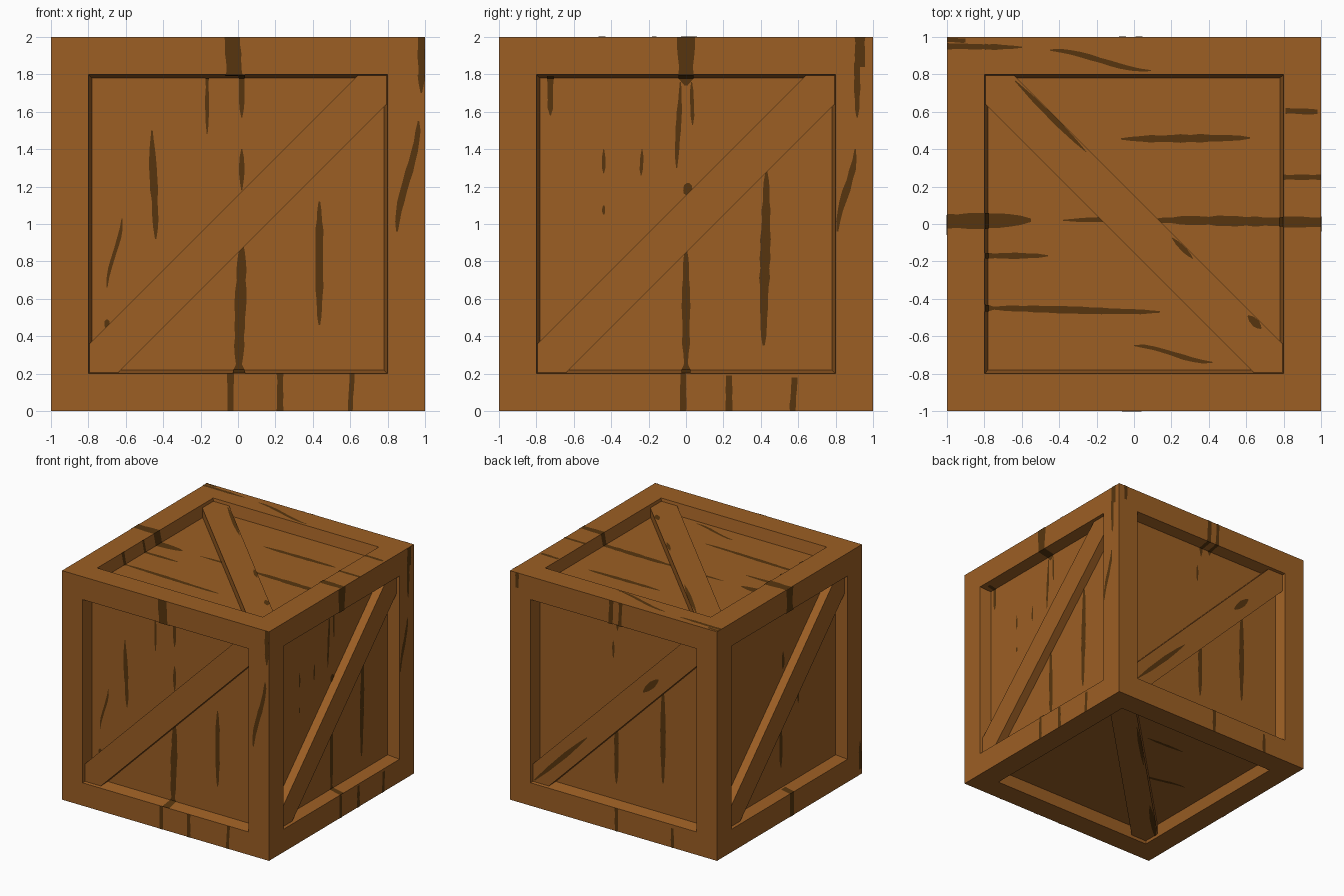
import bpy, bmesh, math, random
from mathutils import Vector

if "Cube" in bpy.data.objects:
    bpy.data.objects.remove(bpy.data.objects["Cube"])

random.seed(4)
OUT, INN, DEEP = 0.8, 0.78, 0.1      # recess mouth, recess floor, recess depth
BRACE_DEPTH, BRACE_C = 0.025, 0.153  # brace surface depth, half width along the axes


def material(name, rgb):
    m = bpy.data.materials.new(name)
    m.diffuse_color = (*rgb, 1)
    m.use_nodes = True
    m.node_tree.nodes["Principled BSDF"].inputs["Base Color"].default_value = m.diffuse_color
    return m


WOOD = material("wood brown", (0.333, 0.114, 0.0176))
GRAIN = material("dark grain", (0.096, 0.036, 0.0045))

# Each side of the crate: (u axis, v axis, outward normal)
X, Y, Z = Vector((1, 0, 0)), Vector((0, 1, 0)), Vector((0, 0, 1))
SIDES = {"front": (X, Z, -Y), "right": (Y, Z, X), "back": (-X, Z, Y),
         "left": (-Y, Z, -X), "top": (-Y, X, Z), "bottom": (Y, X, -Z)}


def place(side, u, v, depth):
    a, b, n = SIDES[side]
    return a * u + b * v + n * (1 - depth) + Z


def finish(bm, name, mat):
    me = bpy.data.meshes.new(name)
    bm.to_mesh(me)
    bm.free()
    me.materials.append(mat)
    ob = bpy.data.objects.new(name, me)
    bpy.context.collection.objects.link(ob)
    return ob


# Crate body: cube with a framed, sloping recess in every face
bm = bmesh.new()
bmesh.ops.create_cube(bm, size=2)
bmesh.ops.translate(bm, verts=bm.verts, vec=Z)
panels = bm.faces[:]
bmesh.ops.inset_individual(bm, faces=panels, thickness=1 - OUT, use_even_offset=True)
bmesh.ops.inset_individual(bm, faces=panels, thickness=OUT - INN, use_even_offset=True)
for f in panels:
    n = f.normal.copy()
    for vert in f.verts:
        vert.co -= n * DEEP
finish(bm, "crate_body", WOOD)


# Diagonal brace across each recess
def brace(side):
    bm = bmesh.new()
    rings = []
    for s, depth in ((0.795, BRACE_DEPTH), (INN, DEEP)):
        c = BRACE_C
        pts = [(-s, -s), (c - s, -s), (s, s - c), (s, s), (s - c, s), (-s, c - s)]
        rings.append([bm.verts.new(place(side, u, v, depth)) for u, v in pts])
    bm.faces.new(rings[0])
    bm.faces.new(rings[1][::-1])
    for i in range(6):
        j = (i + 1) % 6
        bm.faces.new((rings[0][i], rings[1][i], rings[1][j], rings[0][j]))
    bmesh.ops.recalc_face_normals(bm, faces=bm.faces)
    finish(bm, side + "_brace", WOOD)


def surface_depth(u, v):
    m = max(abs(u), abs(v)) + 0.003
    return DEEP * min(1, max(0, (OUT - m) / (OUT - INN))) - 0.003


# Grain streaks: thin ribbons (v start, v end, u start, u end, half width)
def grain(side, streaks):
    bm = bmesh.new()
    for v0, v1, u0, u1, w in streaks:
        lo, hi = min(v0, v1), max(v0, v1)
        n = max(5, int((hi - lo) / 0.05))
        ts = [i / n for i in range(n + 1)]
        ts += [(k - v0) / (v1 - v0) for k in (-0.797, -0.777, 0.777, 0.797) if lo < k < hi]
        prev = None
        for t in sorted(ts):
            v = v0 + (v1 - v0) * t
            u = u0 + (u1 - u0) * t * t * (3 - 2 * t)
            cut = abs(v) > 0.77      # keeps full width where it runs into an edge
            half = w * (1 if cut else 0.2 + 0.8 * math.sin(math.pi * t) ** 0.6)
            half *= random.uniform(0.8, 1.1)
            row = [bm.verts.new(place(side, x, v, surface_depth(u, v)))
                   for x in (u - half, min(u + half, 1))]
            if prev:
                bm.faces.new((prev[0], prev[1], row[1], row[0]))
            prev = row
    orient(bm, side)
    finish(bm, side + "_grain", GRAIN)


def orient(bm, side):
    bm.normal_update()
    for f in bm.faces:
        if f.normal.dot(SIDES[side][2]) < 0:
            f.normal_flip()


# Grain running along a brace: (start, end, sideways offset, half width)
def brace_grain(side, marks):
    bm = bmesh.new()
    for a, b, off, w in marks:
        prof = ((0, 0.2), (0.25, 0.8), (0.6, 1), (0.85, 0.6), (1, 0.1))
        rows = []
        for t, k in prof:
            p = a + (b - a) * t
            rows.append([bm.verts.new(place(side, p - o / 2, p + o / 2, BRACE_DEPTH - 0.003))
                         for o in (off - w * k, off + w * k)])
        for r, s in zip(rows, rows[1:]):
            bm.faces.new((r[0], r[1], s[1], s[0]))
    orient(bm, side)
    finish(bm, side + "_brace_grain", GRAIN)


for side in SIDES:
    brace(side)

grain("front", [
    (1, .79, -.03, -.02, .048), (.8, .57, .02, .02, .018), (.4, .18, .02, .02, .014),
    (-.1, -.8, .02, .005, .032), (-.8, -1, -.04, -.04, .017), (1, .7, .98, .98, .02),
    (.55, -.04, .965, .85, .022), (.78, .48, -.165, -.165, .011),
    (.5, -.08, -.46, -.44, .02), (.03, -.34, -.62, -.7, .012),
    (-.51, -.56, -.7, -.7, .018), (.12, -.54, .435, .435, .024),
    (-.8, -1, .225, .225, .017), (-.8, -1, .61, .6, .015)])
grain("right", [
    (1, .74, 0, 0, .046), (.76, .3, -.03, -.05, .014), (.76, .53, .03, .035, .012),
    (1, .84, .93, .93, .027), (.87, .57, .915, .915, .016), (.4, -.04, .905, .81, .02),
    (.79, .58, -.725, -.725, .018), (.4, .27, -.44, -.44, .01), (.4, .26, -.235, -.24, .01),
    (.1, .05, -.44, -.44, .01), (.22, .15, .01, .01, .028), (-.13, -.8, 0, 0, .023),
    (.28, -.65, .43, .415, .028), (-.8, -1, -.015, -.015, .017),
    (-.81, -1, .23, .23, .018), (-.82, -1, .58, .57, .016)])
grain("back", [
    (1, .7, -.02, -.03, .02), (1, .74, .07, .06, .018), (.6, .45, -.07, -.07, .012),
    (1, .87, -.93, -.93, .018), (-.08, -.64, -.04, -.04, .022),
    (.3, -.52, .41, .41, .026), (-.8, -1, .03, .03, .017), (-.83, -1, .57, .57, .015)])
grain("left", [
    (1, .76, 0, 0, .045), (.4, .25, .05, .05, .02), (.08, -.15, .05, .03, .025),
    (.2, -.13, .24, .26, .02), (.7, .55, .63, .63, .02), (-.25, -.6, .02, .02, .022),
    (-.78, -1, .03, .03, .03), (-.7, -.95, .97, .97, .018)])
grain("top", [
    (-1, -.6, -.95, -.945, .016), (-1, -.9, -.985, -.98, .012), (-.45, .09, -.93, -.82, .015),
    (.81, .98, -.605, -.6, .015), (.8, 1, -.25, -.25, .014), (-1, -.55, -.015, -.02, .04),
    (-.38, .1, -.02, -.03, .014), (.1, 1, -.02, -.01, .028), (-.8, -.46, .17, .17, .016),
    (-.8, .14, .45, .47, .02), (0, .42, .65, .74, .014), (-.07, .62, -.455, -.46, .022)])
grain("bottom", [
    (.21, -.16, .43, .44, .016), (-.15, -.55, -.07, 0, .016)])

brace_grain("back", [(-.78, -.27, 0, .03), (.27, .42, 0, .04)])
brace_grain("top", [(-.7, -.32, .13, .022), (.14, .25, .13, .02), (.55, .62, .12, .03)])
brace_grain("bottom", [(-.75, -.38, -.12, .03), (.1, .55, -.13, .02)])
